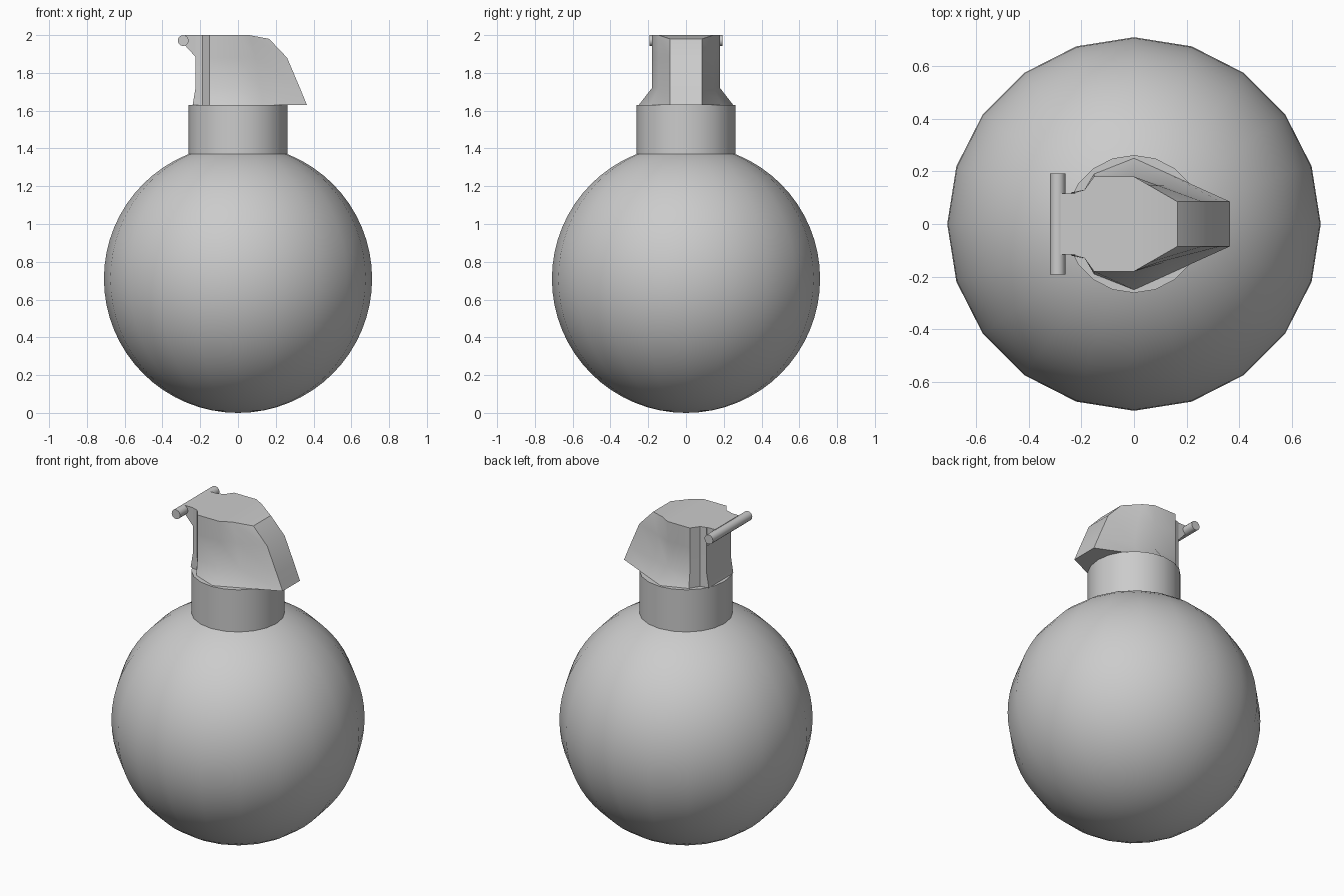
import bpy, bmesh, math

if "Cube" in bpy.data.objects:
    bpy.data.objects.remove(bpy.data.objects["Cube"])


def finish(name, bm, angle=35):
    bmesh.ops.recalc_face_normals(bm, faces=bm.faces)
    mesh = bpy.data.meshes.new(name)
    bm.to_mesh(mesh)
    bm.free()
    obj = bpy.data.objects.new(name, mesh)
    bpy.context.collection.objects.link(obj)
    bpy.ops.object.select_all(action='DESELECT')
    obj.select_set(True)
    bpy.context.view_layer.objects.active = obj
    bpy.ops.object.shade_smooth_by_angle(angle=math.radians(angle))
    return obj


def cylinder(name, radius, depth, location, sides, rotation=(0, 0, 0)):
    bpy.ops.mesh.primitive_cylinder_add(vertices=sides, radius=radius, depth=depth,
                                        location=location, rotation=rotation)
    bpy.context.object.name = name
    bpy.ops.object.shade_smooth_by_angle(angle=math.radians(40))


# Round body
bpy.ops.mesh.primitive_uv_sphere_add(segments=20, ring_count=32, radius=0.71, location=(0, 0, 0.71))
bpy.context.object.name = "round_body"
bpy.ops.object.shade_smooth()

# Neck collar
cylinder("neck_collar", 0.262, 0.33, (0, 0, 1.465), 20)

# Fuse head: mirrored outlines lofted upward
# height, back x, mid side y, shoulder y, front x, front z
LEVELS = [
    (1.63, -0.24, 0.25, 0.19, 0.365, 1.63),
    (1.72, -0.225, 0.18, 0.18, 0.328, 1.72),
    (1.88, -0.225, 0.18, 0.18, 0.26, 1.88),
    (2.00, -0.225, 0.18, 0.18, 0.165, 1.98),
]
bm = bmesh.new()
rings = []
for z, back, mid, shoulder, front, front_z in LEVELS:
    t = 0.36
    half = [(back, 0.12, z), (-0.188, 0.13, z), (-0.152, shoulder, z), (0, mid, z),
            (front * t, mid + (0.085 - mid) * t, z), (front, 0.085, front_z)]
    left = [bm.verts.new(p) for p in half]
    right = [bm.verts.new((x, -y, h)) for x, y, h in half]
    rings.append((left, right))
for (l0, r0), (l1, r1) in zip(rings, rings[1:]):
    lower, upper = l0 + r0[::-1], l1 + r1[::-1]
    for i in range(len(lower)):
        j = (i + 1) % len(lower)
        bm.faces.new((lower[i], lower[j], upper[j], upper[i]))
for left, right in (rings[0], rings[-1]):
    for i in range(len(left) - 1):
        bm.faces.new((left[i], left[i + 1], right[i + 1], right[i]))
finish("fuse_head", bm)

# Wedge bracket that carries the pin
bm = bmesh.new()
profile = [(-0.28, 2.0), (-0.22, 2.0), (-0.19, 1.87), (-0.225, 1.885), (-0.28, 1.945)]
sides = [[bm.verts.new((x, y, z)) for x, z in profile] for y in (-0.116, 0.116)]
for ring in sides:
    bm.faces.new(ring)
for i in range(len(profile)):
    j = (i + 1) % len(profile)
    bm.faces.new((sides[0][i], sides[0][j], sides[1][j], sides[1][i]))
finish("pin_bracket", bm)

# Cross pin
cylinder("cross_pin", 0.029, 0.385, (-0.29, 0, 1.971), 12, (math.pi / 2, 0, 0))
